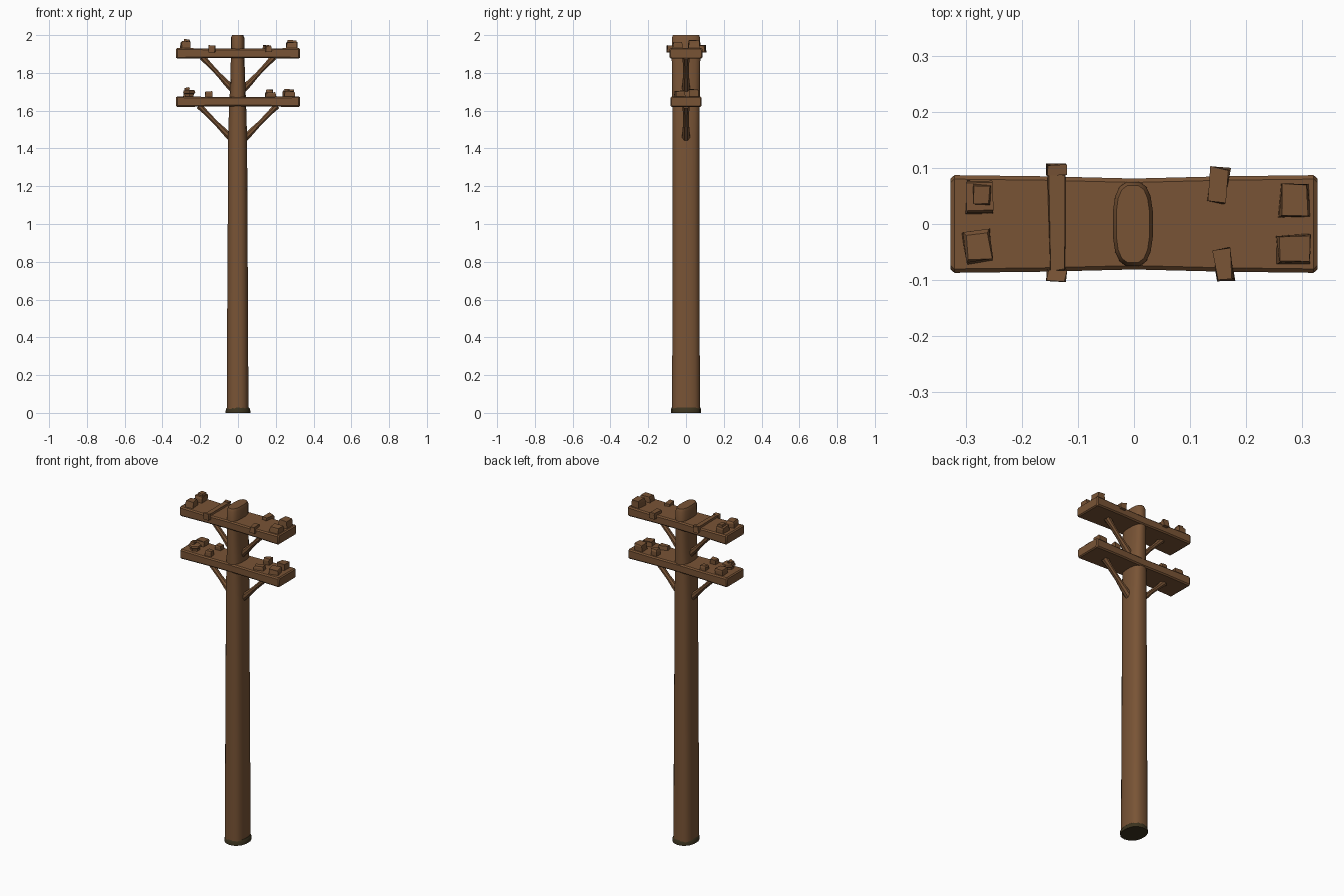
import bpy, bmesh, math, random
from mathutils import Vector, Matrix

if "Cube" in bpy.data.objects:
    bpy.data.objects.remove(bpy.data.objects["Cube"])

random.seed(4)


def material(name, rgb):
    m = bpy.data.materials.new(name)
    m.diffuse_color = (*rgb, 1)
    m.use_nodes = True
    m.node_tree.nodes["Principled BSDF"].inputs["Base Color"].default_value = m.diffuse_color
    return m


WOOD = material("brown_wood", (0.19, 0.088, 0.036))
MOSS = material("dark_mossy_wood", (0.045, 0.034, 0.014))


def loft(name, rings, mat, smooth=35):
    """Skin a list of point rings and cap both ends."""
    bm = bmesh.new()
    rows = [[bm.verts.new(p) for p in ring] for ring in rings]
    n = len(rows[0])
    for a, b in zip(rows, rows[1:]):
        for i in range(n):
            j = (i + 1) % n
            bm.faces.new((a[i], a[j], b[j], b[i]))
    bm.faces.new(rows[0][::-1])
    bm.faces.new(rows[-1])
    bmesh.ops.recalc_face_normals(bm, faces=bm.faces)
    me = bpy.data.meshes.new(name)
    bm.to_mesh(me)
    bm.free()
    me.materials.append(mat)
    ob = bpy.data.objects.new(name, me)
    bpy.context.collection.objects.link(ob)
    if smooth:
        bpy.ops.object.select_all(action='DESELECT')
        ob.select_set(True)
        bpy.context.view_layer.objects.active = ob
        bpy.ops.object.shade_smooth_by_angle(angle=math.radians(smooth))
    return ob


def oval(z, rx, ry, n=16, power=0.72, cx=0.0, cy=0.0):
    """Squared-off oval ring."""
    pts = []
    for i in range(n):
        t = 2 * math.pi * (i + 0.5) / n
        c, s = math.cos(t), math.sin(t)
        pts.append((cx + rx * math.copysign(abs(c) ** power, c),
                    cy + ry * math.copysign(abs(s) ** power, s), z))
    return pts


# Pole and mossy foot
loft("pole", [oval(z, rx, ry, cx=cx) for z, rx, ry, cx in (
    (0.02, 0.058, 0.075, -0.002), (0.5, 0.056, 0.073, -0.002), (1.0, 0.053, 0.072, -0.002),
    (1.45, 0.051, 0.072, -0.002), (1.62, 0.046, 0.073, -0.002), (1.75, 0.040, 0.075, -0.001),
    (1.90, 0.036, 0.077, -0.002), (1.985, 0.036, 0.076, -0.002), (2.0, 0.030, 0.070, -0.002))], WOOD)
loft("pole_foot", [oval(z, rx, ry, 14, 0.9) for z, rx, ry in (
    (0.0, 0.067, 0.080), (0.020, 0.066, 0.080), (0.028, 0.060, 0.076))], MOSS)


# Two crossarms, slightly waisted, with chamfered edges
def arm_ring(x, hy, z0, z1, c=0.007):
    return [(x, -hy + c, z0), (x, hy - c, z0), (x, hy, z0 + c), (x, hy, z1 - c),
            (x, hy - c, z1), (x, -hy + c, z1), (x, -hy, z1 - c), (x, -hy, z0 + c)]


def crossarm(name, z0, z1, hy):
    rows = [(-0.327, -0.006, 0.005), (-0.320, 0, 0), (-0.16, -0.002, 0.003), (0, -0.006, 0.003),
            (0.16, -0.002, 0.003), (0.320, 0, 0), (0.327, -0.006, 0.005)]
    loft(name, [arm_ring(x, hy + dy, z0 + dz, z1 - dz) for x, dy, dz in rows], WOOD)


crossarm("upper_crossarm", 1.875, 1.932, 0.087)
crossarm("lower_crossarm", 1.619, 1.676, 0.082)


# Diagonal braces, flared where they meet pole and arm
def brace(name, side, p0, p1):
    p0, p1 = Vector(p0), Vector(p1)
    d = (p1 - p0).normalized()
    u = Vector((-d.z, 0, d.x))
    rings = []
    for t, w, h in ((-0.10, 0.019, 0.022), (0.12, 0.018, 0.021), (0.45, 0.013, 0.016),
                    (0.8, 0.014, 0.017), (1.08, 0.019, 0.021)):
        c = p0.lerp(p1, t)
        ring = []
        for i in range(8):
            a = math.pi * (i + 0.5) / 4
            q = c + u * w * math.cos(a) + Vector((0, h * math.sin(a), 0))
            ring.append((side * q.x, q.y, q.z))
        rings.append(ring)
    loft(name, rings, WOOD)


for side, word in ((-1, "left"), (1, "right")):
    brace("upper_brace_" + word, side, (0.042, 0, 1.727), (0.178, 0, 1.872))
    brace("lower_brace_" + word, side, (0.050, 0, 1.468), (0.195, 0, 1.615))


# Rough hewn blocks: a tapered box with jittered corners
def block(name, x, y, z0, z1, sx, sy, top=0.85, turn=0.0, jit=0.003):
    rot = Matrix.Rotation(math.radians(turn), 3, 'Z')
    rings = []
    for z, k in ((z0, 1), (z0 + (z1 - z0) * 0.75, (1 + top) / 2), (z1, top)):
        ring = []
        for a, b in ((-1, -1), (1, -1), (1, 1), (-1, 1)):
            p = rot @ Vector((a * sx * k / 2, b * sy * k / 2, 0))
            ring.append((x + p.x + random.uniform(-jit, jit),
                         y + p.y + random.uniform(-jit, jit),
                         z + (random.uniform(-jit, jit) if z > z0 else 0)))
        rings.append(ring)
    loft(name, rings, WOOD, 0)


# Insulators on the upper arm
U = 1.922
block("upper_insulator_left_back", -0.275, 0.048, U, 1.965, 0.050, 0.056, 0.9)
block("upper_insulator_left_back_cap", -0.272, 0.053, 1.955, 1.977, 0.032, 0.036, 0.9)
block("upper_insulator_left_front", -0.278, -0.040, U, 1.968, 0.048, 0.056, 0.85, 8)
block("upper_insulator_right_back", 0.286, 0.043, U, 1.972, 0.054, 0.060, 0.9)
block("upper_insulator_right_front", 0.285, -0.045, U, 1.962, 0.060, 0.052, 0.9)

# Strap and pegs hanging over the edges of the upper arm
block("upper_strap", -0.138, 0.003, U, 1.940, 0.030, 0.200, 0.85)
for y in (-0.092, 0.097):
    block("upper_strap_end", -0.138, y, 1.908, 1.944, 0.034, 0.018, 0.95)
block("upper_peg_back", 0.150, 0.070, 1.910, 1.946, 0.034, 0.064, 0.9, -8)
block("upper_peg_front", 0.158, -0.073, 1.910, 1.944, 0.032, 0.058, 0.9, 8)

# Insulators and pegs on the lower arm
L = 1.668
loft("lower_insulator_left_front", [oval(z, r, r * 0.9, 6, 1, -0.258, -0.036) for z, r in (
    (L, 0.026), (1.688, 0.028), (1.694, 0.037), (1.705, 0.035), (1.709, 0.026))], WOOD, 0)
block("lower_insulator_left_front_cap", -0.270, -0.036, 1.700, 1.722, 0.026, 0.030)
block("lower_insulator_left_back", -0.262, 0.042, L, 1.706, 0.052, 0.048, 0.9)
block("lower_insulator_right_back", 0.270, 0.040, L, 1.712, 0.052, 0.050, 0.95)
block("lower_insulator_right_front", 0.268, -0.034, L, 1.704, 0.056, 0.050, 0.9, 10)
block("lower_peg_left_front", -0.155, -0.045, L, 1.702, 0.038, 0.036, 0.9)
block("lower_peg_left_back", -0.155, 0.050, L, 1.698, 0.036, 0.036, 0.9)
block("lower_peg_right_back", 0.168, 0.045, L, 1.710, 0.036, 0.036, 0.9)
block("lower_peg_right_front", 0.172, -0.040, L, 1.696, 0.058, 0.034, 0.85, 15)
